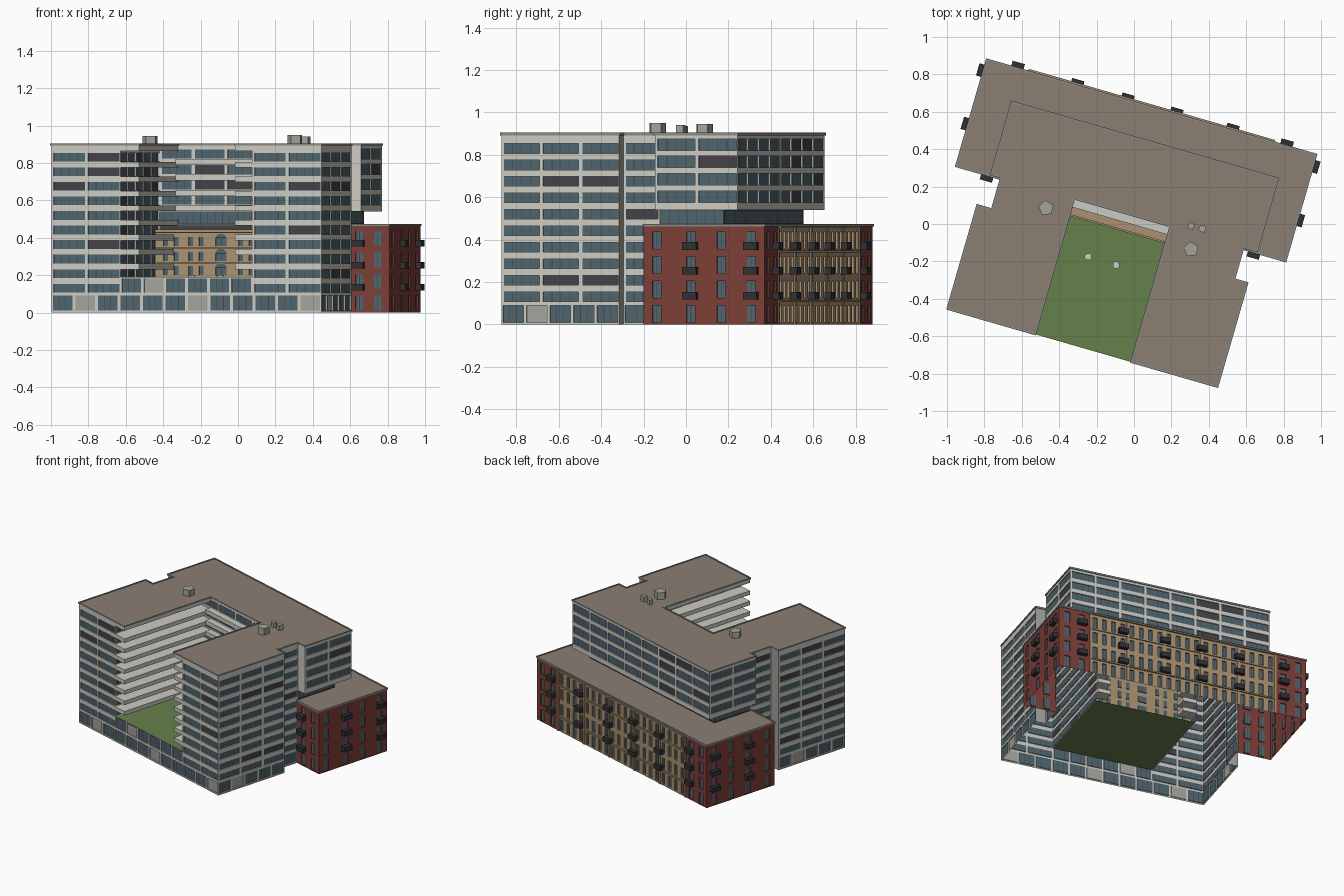
import bpy, bmesh, math, random
from mathutils import Vector

if "Cube" in bpy.data.objects:
    bpy.data.objects.remove(bpy.data.objects["Cube"])

random.seed(4)
TURN = math.radians(-16.1)      # whole block is turned on its site

COLOURS = {
    "white_panel": (0.60, 0.59, 0.54), "roof_brown": (0.26, 0.21, 0.17),
    "blue_glass": (0.075, 0.125, 0.155), "dark_panel": (0.055, 0.055, 0.065),
    "red_brick": (0.20, 0.047, 0.038), "tan_stone": (0.40, 0.285, 0.165),
    "lawn_green": (0.13, 0.22, 0.07), "rim_grey": (0.24, 0.25, 0.24),
    "door_grey": (0.36, 0.37, 0.33), "rail_black": (0.03, 0.03, 0.035)}
NAMES = list(COLOURS)
WHITE, BROWN, GLASS, DARK, RED, TAN, GREEN, RIM, DOOR, BLACK = range(10)
MATS = []
for n, c in COLOURS.items():
    m = bpy.data.materials.new(n)
    m.diffuse_color = (*c, 1)
    m.use_nodes = True
    m.node_tree.nodes["Principled BSDF"].inputs["Base Color"].default_value = m.diffuse_color
    MATS.append(m)


class Part:
    """Collects coloured faces and turns them into one object."""
    def __init__(self, name):
        self.name, self.bm = name, bmesh.new()

    def face(self, pts, mat):
        f = self.bm.faces.new([self.bm.verts.new(p) for p in pts])
        f.material_index = mat

    def flat(self, u0, u1, v0, v1, z, mat, down=False):
        pts = [(u0, v0, z), (u1, v0, z), (u1, v1, z), (u0, v1, z)]
        self.face(pts[::-1] if down else pts, mat)

    def box(self, u0, u1, v0, v1, z0, z1, mat):
        self.flat(u0, u1, v0, v1, z1, mat)
        self.flat(u0, u1, v0, v1, z0, mat, True)
        ring = [(u0, v0), (u1, v0), (u1, v1), (u0, v1)]
        for a, b in zip(ring, ring[1:] + ring[:1]):
            self.face([(*a, z0), (*b, z0), (*b, z1), (*a, z1)], mat)

    def done(self):
        me = bpy.data.meshes.new(self.name)
        self.bm.to_mesh(me)
        self.bm.free()
        for m in MATS:
            me.materials.append(m)
        ob = bpy.data.objects.new(self.name, me)
        ob.rotation_euler.z = TURN
        bpy.context.collection.objects.link(ob)


def wall(name, p0, p1, z0, z1, base, panels, depth=0.007):
    """Wall running p0 to p1 (outside on the right hand).
    Each panel is (s0, s1, z0, z1, colour, pane count) and sits recessed."""
    part = Part(name)
    a, b = Vector((*p0, 0)), Vector((*p1, 0))
    length, d = (b - a).length, (b - a).normalized()
    inward = Vector((-d.y, d.x, 0))

    def quad(s0, s1, h0, h1, mat, k0=0, k1=0, k2=0, k3=0):
        part.face([a + d * s + inward * k + Vector((0, 0, h)) for s, h, k in
                   ((s0, h0, k0), (s1, h0, k1), (s1, h1, k2), (s0, h1, k3))], mat)

    ss = sorted({round(x, 5) for x in [0, length] + [q for p in panels for q in p[:2]]})
    zs = sorted({round(x, 5) for x in [z0, z1] + [q for p in panels for q in p[2:4]]})
    for s0, s1 in zip(ss, ss[1:]):
        for h0, h1 in zip(zs, zs[1:]):
            s, h = (s0 + s1) / 2, (h0 + h1) / 2
            if not any(p[0] < s < p[1] and p[2] < h < p[3] for p in panels):
                quad(s0, s1, h0, h1, base)
    for s0, s1, h0, h1, mat, n in panels:
        k = depth
        quad(s0, s1, h0, h0, base, 0, 0, k, k)
        quad(s0, s1, h1, h1, base, k, k, 0, 0)
        quad(s0, s0, h0, h1, base, 0, k, k, 0)
        quad(s1, s1, h0, h1, base, k, 0, 0, k)
        w, bar = (s1 - s0) / n, 0.003
        for i in range(n):
            e = s0 + (i + 1) * w
            m = bar if i < n - 1 else 0
            quad(s0 + i * w, e - m, h0, h1, mat, k, k, k, k)
            if m:
                quad(e - m, e, h0, h1, DARK, k, k, k, k)
    part.done()


def bands(length, count, heights, half, n=4, edge=0.012):
    """Rows of wide window panels; a few are dark infill."""
    w, out = length / count, []
    for z in heights:
        for i in range(count):
            mat = DARK if random.random() < 0.16 else GLASS
            out.append((i * w + edge, (i + 1) * w - edge / 2, z - half, z + half,
                        mat, n if mat == GLASS else 1))
    return out


def shopfront(length, z0=0.01, z1=0.09):
    n = max(1, round(length / 0.125))
    w = length / n
    return [(i * w + 0.008, (i + 1) * w - 0.008, z0, z1,
             DOOR if i % 5 == 1 and n > 2 else GLASS, 1 if i % 5 == 1 else 3) for i in range(n)]


FLOORS = [0.83 - 0.0777 * i for i in range(10)]
UPPER = [0.848 - 0.082 * i for i in range(4)]
BRICK = [0.01, 0.125, 0.24, 0.355]          # sills of the old building
U0, U1, V0, V1 = -0.833, 0.67, -0.713, -0.135   # outer faces of wings
I0, I1 = -0.448, 0.285                      # courtyard walls
C0, C1, CV = -0.752, 0.597, 0.042           # link blocks
R0, R1 = -0.345, 0.19                       # roof edge over the courtyard
B0, B1, BV0, BV1, BH = -1.0, 0.834, 0.033, 0.627, 0.47  # old building
S0, S1, SV = -0.808, 0.672, 0.447           # upper slab

# Street front: shopfront, wings and raised court wall
wall("street_shopfront", (U0, V0), (U1, V0), 0, 0.1, WHITE, shopfront(U1 - U0))
wall("court_front_wall", (I0, V0), (I1, V0), 0.1, 0.19, WHITE, shopfront(I1 - I0, 0.108, 0.182))
for side, a, b in (("left", U0, I0), ("right", I1, U1)):
    wall(side + "_wing_front", (a, V0), (b, V0), 0.1, 0.9, WHITE, bands(b - a, 2, FLOORS, 0.023))

# Wing sides, notch returns, link blocks and courtyard sides
SIDE, LINK, INNER = V1 - V0, CV - V1, CV - V0
for side, pts in (("right", [(U1, V0), (U1, V1), (C1, V1), (C1, CV)]),
                  ("left", [(C0, CV), (C0, V1), (U0, V1), (U0, V0)])):
    for (p, q), kind in zip(zip(pts, pts[1:]), (0, 1, 2) if side == "right" else (2, 1, 0)):
        if kind == 0:
            pn = bands(SIDE, 3, FLOORS, 0.023) + shopfront(SIDE)
        elif kind == 1:
            pn = []
        else:
            pn = bands(LINK, 1, FLOORS, 0.023) + shopfront(LINK)
        wall(f"{side}_{('wing_side', 'notch_return', 'link_wall')[kind]}", p, q, 0, 0.9,
             DOOR if kind == 1 else WHITE, pn)
wall("left_court_wall", (I0, V0), (I0, CV), 0.185, 0.9, WHITE, bands(INNER, 5, FLOORS[:9], 0.023))
wall("right_court_wall", (I1, CV), (I1, V0), 0.185, 0.9, WHITE, bands(INNER, 5, FLOORS[:9], 0.023))

# Courtyard balconies under the roof overhang
decks = Part("court_balconies")
for z in FLOORS[:8]:
    for a, b in ((I0, R0), (R1, I1)):
        decks.box(a, b, V0, CV, z - 0.055, z - 0.025, WHITE)
for z in UPPER:
    decks.box(R0, R1, -0.005, CV, z - 0.06, z - 0.028, WHITE)
decks.done()

# Upper slab over the old building, with recessed glass storey
SL, SD = S1 - S0, SV - CV
wall("slab_back", (S1, SV), (S0, SV), 0.54, 0.9, WHITE, bands(SL, 8, UPPER, 0.027))
wall("slab_right", (S1, CV), (S1, SV), 0.54, 0.9, WHITE, bands(SD, 2, UPPER, 0.027))
wall("slab_left", (S0, SV), (S0, CV), 0.54, 0.9, WHITE, bands(SD, 2, UPPER, 0.027))
wall("slab_court_face", (I0, CV), (I1, CV), 0.54, 0.9, WHITE, bands(I1 - I0, 4, UPPER, 0.025))
wall("slab_front_left", (S0, CV), (C0, CV), 0.54, 0.9, WHITE, [])
wall("slab_front_right", (C1, CV), (S1, CV), 0.54, 0.9, WHITE, [])
ring = [(C0, CV), (C1, CV), (C1, 0.36), (C0, 0.36)]
for side, p, q in zip(("court", "right", "back", "left"), ring, ring[1:] + ring[:1]):
    n = math.dist(p, q)
    wall("glass_storey_" + side, p, q, 0.44, 0.54, DARK,
         [(0.005, n - 0.005, 0.475, 0.537, GLASS, int(n / 0.04))], 0.003)

# Roofs, soffit and raised lawn
roof = Part("roofs")
for r in ((U0, R0, V0, V1), (R1, U1, V0, V1), (C0, R0, V1, CV), (R1, C1, V1, CV), (S0, S1, CV, SV)):
    roof.flat(*r, 0.9, BROWN)
for a, b in ((I0, R0), (R1, I1)):
    roof.box(a, b, V0, CV, 0.865, 0.899, WHITE)
roof.flat(S0, S1, CV, SV, 0.54, WHITE, True)
roof.flat(B0, B1, BV0, BV1, BH, BROWN)
roof.flat(I0, I1, V0, 0.0, 0.185, GREEN)
roof.box(I0, I1, -0.046, CV, 0.43, 0.445, TAN)
roof.done()


def rim(name, pts, z, h=0.008, t=0.01):
    part = Part(name)
    for (a, b), (c, d) in zip(pts, pts[1:] + pts[:1]):
        part.box(min(a, c) - t / 2, max(a, c) + t / 2, min(b, d) - t / 2, max(b, d) + t / 2,
                 z - h, z + h / 2, RIM)
    part.done()


rim("roof_rim", [(U0, V0), (R0, V0), (R0, CV), (R1, CV), (R1, V0), (U1, V0), (U1, V1), (C1, V1),
                 (C1, CV), (S1, CV), (S1, SV), (S0, SV), (S0, CV), (C0, CV), (C0, V1), (U0, V1)], 0.9)
rim("old_building_rim", [(B0, BV0), (B1, BV0), (B1, BV1), (B0, BV1)], BH)


# Old building: red ends, stone centre
def openings(centres, width, sills=BRICK, h=0.08, n=2):
    return [(c - width / 2, c + width / 2, z, z + h, GLASS, n) for c in centres for z in sills]


ENDS = [0.064, 0.232, 0.381, 0.527]
BD, T0, T1 = BV1 - BV0, -0.77, 0.60
wall("brick_right_end", (B1, BV0), (B1, BV1), 0, BH, RED, openings(ENDS, 0.042))
wall("brick_left_end", (B0, BV1), (B0, BV0), 0, BH, RED, openings([BD - e for e in ENDS], 0.042))
wall("brick_back_right", (B1, BV1), (T1, BV1), 0, BH, RED, openings([0.06, 0.168], 0.042))
wall("brick_back_left", (T0, BV1), (B0, BV1), 0, BH, RED, openings([0.06, 0.17], 0.042))
wall("brick_front_right", (C1, BV0), (B1, BV0), 0, BH, RED, openings([0.069, 0.17], 0.042))
wall("brick_front_left", (B0, BV0), (C0, BV0), 0, BH, RED, openings([0.07, 0.177], 0.042))
bays = [(i + 0.5) * (T1 - T0) / 20 for i in range(20)]
wall("stone_back", (T1, BV1), (T0, BV1), 0, BH, TAN, openings(bays, 0.03), 0.01)
W = I1 - I0
wall("stone_court_face", (I0, -0.046), (I1, -0.046), 0.185, 0.44, TAN,
     openings([W * k for k in (0.08, 0.16, 0.27, 0.35, 0.65, 0.73, 0.84, 0.92)], 0.024,
              (0.2, 0.275, 0.355), 0.05, 1)
     + openings([W * 0.5], 0.06, (0.2, 0.275, 0.355), 0.045))

# Stone mouldings and arched window heads
trim = Part("stone_mouldings")
for z, out in ((0.455, 0.014), (0.338, 0.008), (0.105, 0.01)):
    trim.box(T0, T1, BV1, BV1 + out, z, z + 0.01, TAN)
for z in (0.263, 0.343, 0.425):
    trim.box(I0, I1, -0.054, -0.046, z, z + 0.006, TAN)
for i in range(0, 21, 4):
    u = T0 + (T1 - T0) * i / 20
    trim.box(u - 0.008, u + 0.008, BV1, BV1 + 0.006, 0, 0.455, TAN)
for z in (0.242, 0.317, 0.398):
    arc = [(I0 + W / 2 + 0.03 * math.cos(t * math.pi / 8), -0.049,
            z + 0.024 * math.sin(t * math.pi / 8)) for t in range(9)]
    trim.face(arc, GLASS)
trim.done()

# Hanging balconies: deck, solid rail and centre bars
rails = Part("black_balconies")
OUT, HALF = 0.032, 0.034
for z in (0.117, 0.235, 0.352):
    spots = [(u - HALF, u + HALF, BV1, BV1 + OUT) for u in (-0.831, -0.5, -0.22, 0.052, 0.364, 0.666)]
    spots += [(u - HALF, u + HALF, BV0 - OUT, BV0) for u in (-0.825, 0.66)]
    for v in (0.265, 0.563):
        spots += [(B1, B1 + OUT, v - HALF, v + HALF), (B0 - OUT, B0, v - HALF, v + HALF)]
    for s in spots:
        rails.box(*s, z, z + 0.036, BLACK)
rails.done()

# Rooftop plant boxes and lawn vents, given in site coordinates
plant = Part("rooftop_plant")
ca, sa = math.cos(-TURN), math.sin(-TURN)
for x, y, r, z0, z1, mat, n in ((-0.47, 0.085, 0.042, 0.9, 0.945, DOOR, 5), (0.305, -0.135, 0.042, 0.9, 0.95, DOOR, 5),
                                (0.305, -0.01, 0.022, 0.9, 0.935, DOOR, 4), (0.365, -0.025, 0.024, 0.9, 0.94, DOOR, 4),
                                (-0.245, -0.175, 0.02, 0.185, 0.2, WHITE, 8), (-0.095, -0.22, 0.02, 0.185, 0.2, WHITE, 8)):
    u, v = x * ca - y * sa, x * sa + y * ca
    ring = [(u + r * math.cos(k * math.tau / n + 0.7), v + r * math.sin(k * math.tau / n + 0.7)) for k in range(n)]
    plant.face([(*p, z1) for p in ring], mat)
    for p, q in zip(ring, ring[1:] + ring[:1]):
        plant.face([(*p, z0), (*q, z0), (*q, z1), (*p, z1)], mat)
plant.done()
